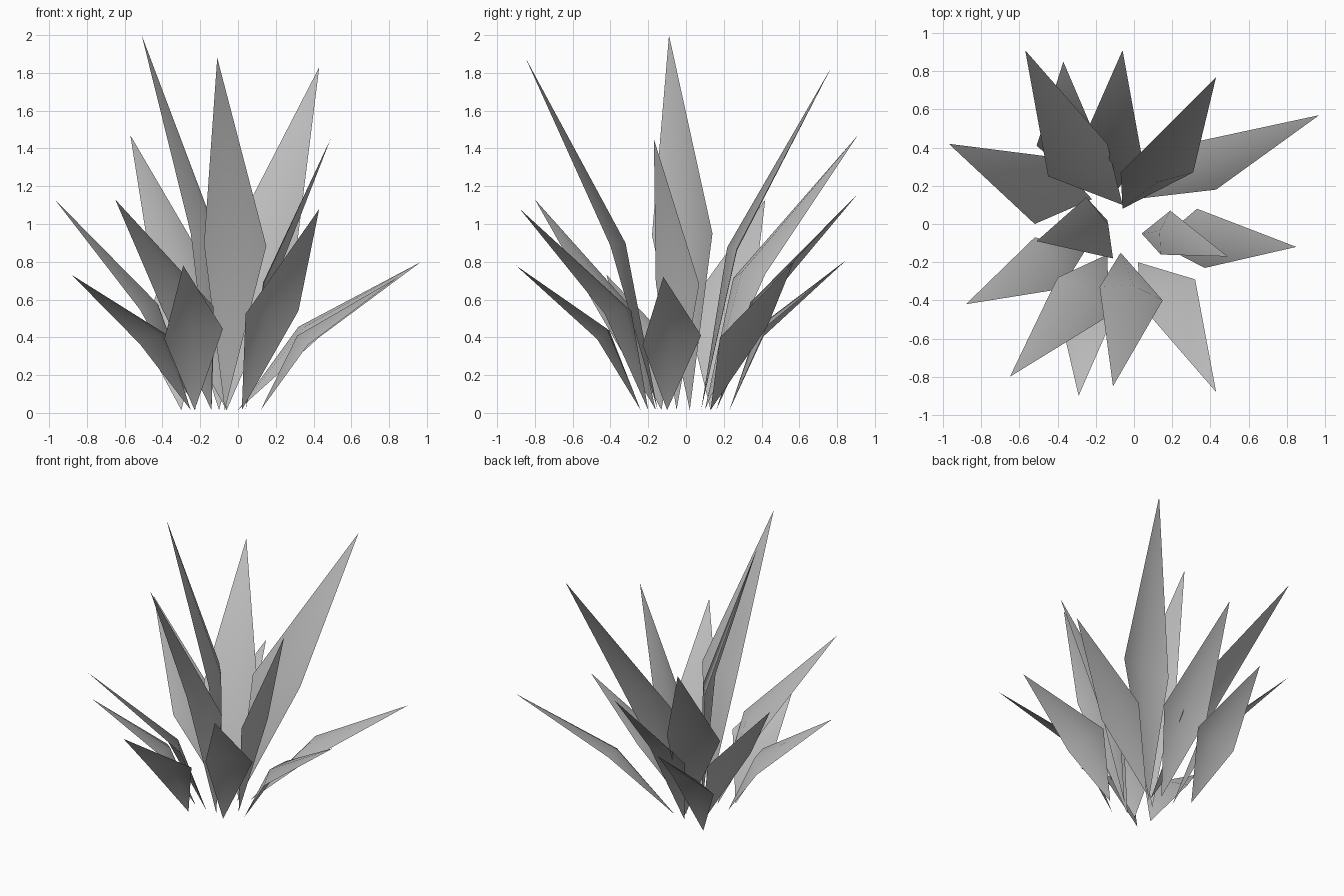
import bpy
import bmesh
from mathutils import Vector

cube = bpy.data.objects.get("Cube")
if cube:
    bpy.data.objects.remove(cube, do_unlink=True)

# Single flat grey for the whole plant
GREY = (0.5, 0.5, 0.5, 1.0)
leaf_grey = bpy.data.materials.new("leaf_grey")
leaf_grey.use_nodes = True
leaf_grey.diffuse_color = GREY
leaf_grey.node_tree.nodes["Principled BSDF"].inputs["Base Color"].default_value = GREY

BASE_HEIGHT = 0.015
FOLD = 0.14  # how far the midrib rises from the leaf plane, per unit of width


def add_leaf(name, tip, root, low_side, high_side, heights):
    """A kite-shaped blade, folded along its midrib and bent at its widest point."""
    tip = Vector(tip)
    root = Vector((*root, BASE_HEIGHT))
    side_a = Vector((*low_side, heights[0] * tip.z))
    side_b = Vector((*high_side, heights[1] * tip.z))

    # Turn the upper face towards the middle of the plant
    normal = (side_a - root).cross(side_b - root).normalized()
    outward = Vector((tip.x, tip.y, 0))
    if normal.dot(outward) > 0:
        normal.negate()
        side_a, side_b = side_b, side_a
    midrib = (side_a + side_b) / 2 + normal * FOLD * (side_b - side_a).length

    bm = bmesh.new()
    r, a, b, m, t = [bm.verts.new(p) for p in (root, side_a, side_b, midrib, tip)]
    for corners in ((r, a, m), (r, m, b), (a, t, m), (m, t, b)):
        bm.faces.new(corners).smooth = True
    mesh = bpy.data.meshes.new(name)
    bm.to_mesh(mesh)
    bm.free()
    mesh.materials.append(leaf_grey)
    leaf = bpy.data.objects.new(name, mesh)
    bpy.context.collection.objects.link(leaf)
    return leaf


def add_ring(ring_name, heights, leaves):
    """Add one whorl; heights place the two side corners along the tip height."""
    for number, (tip, root, low_side, high_side) in enumerate(leaves, start=1):
        add_leaf(f"{ring_name}_leaf_{number}", tip, root, low_side, high_side, heights)


# Tall upright inner leaves: tip, root, and the two side corners in plan
add_ring("inner", (0.47, 0.475), [
    ((-.51, -.09, 2), (-.14, .02), (-.11, -.18), (-.25, .14)),
    ((-.11, -.85, 1.88), (-.07, -.15), (.15, -.4), (-.18, -.33)),
    ((.43, .77, 1.83), (-.06, .08), (-.07, .27), (.31, .27)),
    ((.49, -.17, 1.45), (.04, -.05), (.19, .07), (.14, -.16)),
])

# Leaning leaves of the middle whorl
add_ring("middle", (0.485, 0.5), [
    ((-.57, .91, 1.47), (-.06, .1), (-.45, .25), (-.14, .42)),
    ((-.97, .42, 1.13), (-.22, .13), (-.52, 0), (-.42, .35)),
    ((-.65, -.8, 1.13), (-.14, -.16), (-.4, -.28), (-.13, -.48)),
    ((.43, -.88, 1.08), (.02, -.2), (.04, -.43), (.32, -.29)),
    ((-.06, .91, 1.16), (-.1, .16), (-.28, .41), (.04, .36)),
])

# Short spreading outer leaves
add_ring("outer", (0.5, 0.57), [
    ((-.88, -.42, .73), (-.25, -.13), (-.52, -.07), (-.38, -.34)),
    ((-.29, -.9, .78), (-.23, -.24), (-.39, -.47), (-.08, -.42)),
    ((.97, .57, .8), (0, .13), (.43, .18), (.32, .43)),
    ((.85, -.12, .72), (.12, -.1), (.37, -.23), (.33, .08)),
    ((-.37, .85, .81), (-.3, .23), (-.51, .41), (-.19, .43)),
])
